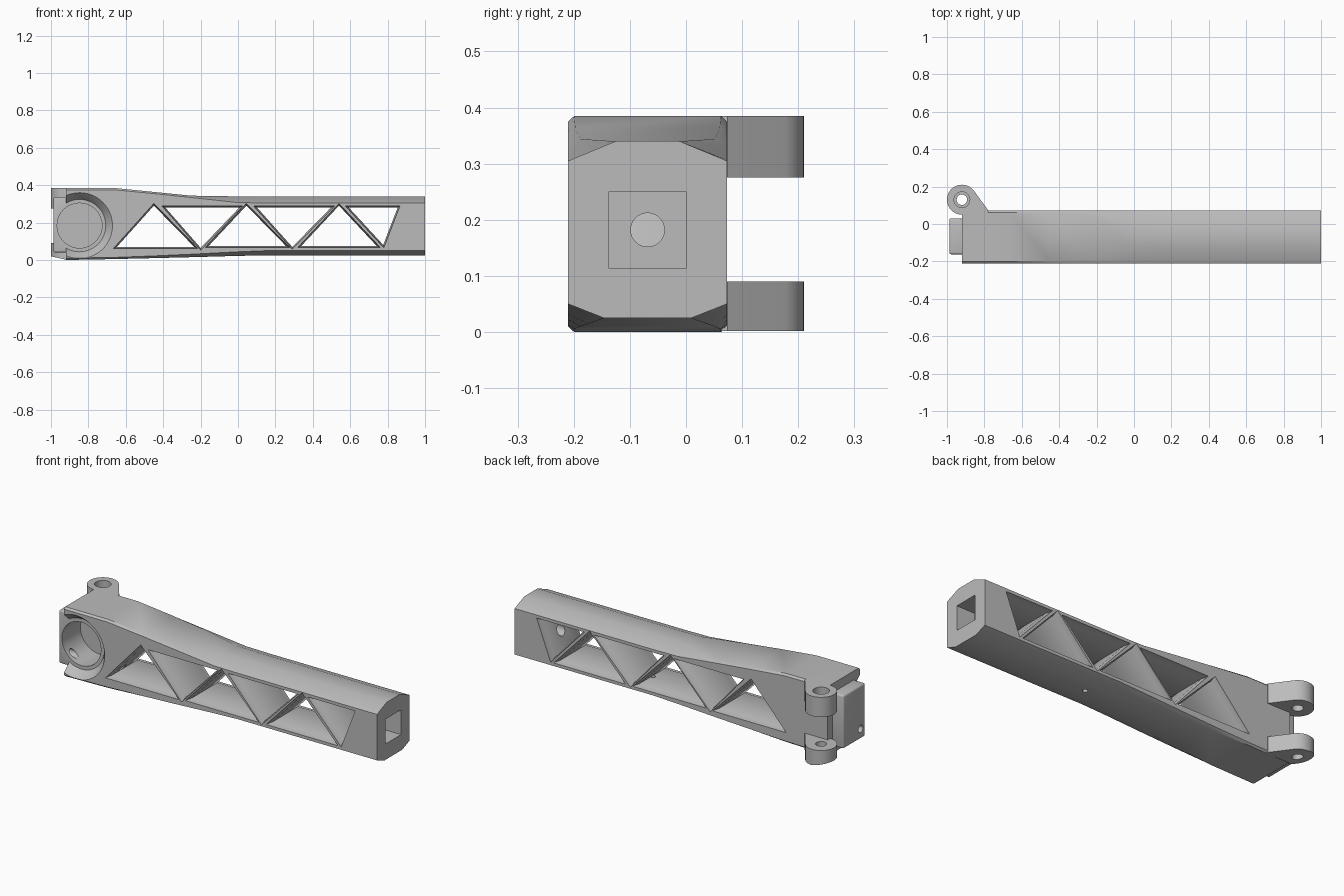
import bpy, bmesh, math
from mathutils import Vector

if "Cube" in bpy.data.objects:
    bpy.data.objects.remove(bpy.data.objects["Cube"])

grey = bpy.data.materials.new("plain_grey")
grey.use_nodes = True
grey.diffuse_color = (0.5, 0.5, 0.5, 1)
grey.node_tree.nodes["Principled BSDF"].inputs["Base Color"].default_value = (0.5, 0.5, 0.5, 1)


def loft(name, rings, bevel=0):
    """Closed solid skinned through rings with equal point counts."""
    bm = bmesh.new()
    loops = [[bm.verts.new(p) for p in ring] for ring in rings]
    n = len(loops[0])
    for a, b in zip(loops, loops[1:]):
        for i in range(n):
            j = (i + 1) % n
            bm.faces.new((a[i], a[j], b[j], b[i]))
    bm.faces.new(loops[0])
    bm.faces.new(loops[-1])
    bmesh.ops.recalc_face_normals(bm, faces=bm.faces)
    if bevel:
        bmesh.ops.bevel(bm, geom=bm.edges[:], offset=bevel, segments=3,
                        profile=0.5, affect='EDGES')
    mesh = bpy.data.meshes.new(name)
    bm.to_mesh(mesh)
    bm.free()
    mesh.materials.append(grey)
    obj = bpy.data.objects.new(name, mesh)
    bpy.context.collection.objects.link(obj)
    return obj


def circle(axis, centre, r, at, n=48):
    """Ring around an axis; centre gives the other two coordinates in order."""
    ring = []
    for i in range(n):
        t = math.tau * i / n
        p = [centre[0] + r * math.cos(t), centre[1] + r * math.sin(t)]
        p.insert("xyz".index(axis), at)
        ring.append(p)
    return ring


def drill(name, axis, centre, steps):
    """Turned shape from (radius, position) steps along an axis."""
    return loft(name, [circle(axis, centre, r, at) for r, at in steps])


def box(name, lo, hi, bevel=0):
    rings = [[(x, lo[1], lo[2]), (x, hi[1], lo[2]), (x, hi[1], hi[2]), (x, lo[1], hi[2])]
             for x in (lo[0], hi[0])]
    return loft(name, rings, bevel)


def combine(target, tool, operation):
    mod = target.modifiers.new(tool.name, 'BOOLEAN')
    mod.operation, mod.object, mod.solver = operation, tool, 'EXACT'
    bpy.context.view_layer.objects.active = target
    bpy.ops.object.modifier_apply(modifier=mod.name)
    bpy.data.objects.remove(tool)


# Main beam: chamfered box section that tapers towards the plain end
FRONT, BACK = -0.21, 0.073
MID = (FRONT + BACK) / 2


def section(x, top, top_half, shoulder, hip, bottom_half, bottom):
    return [(x, FRONT, hip), (x, MID - bottom_half, bottom), (x, MID + bottom_half, bottom),
            (x, BACK, hip), (x, BACK, shoulder), (x, MID + top_half, top),
            (x, MID - top_half, top), (x, FRONT, shoulder)]


beam = loft("truss_arm", [
    section(-0.92, 0.385, 0.131, 0.375, 0.010, 0.131, 0.0),
    section(-0.66, 0.385, 0.131, 0.375, 0.014, 0.131, 0.005),
    section(-0.45, 0.364, 0.129, 0.355, 0.022, 0.120, 0.010),
    section(-0.25, 0.344, 0.120, 0.334, 0.031, 0.105, 0.015),
    section(0.0, 0.340, 0.060, 0.307, 0.044, 0.085, 0.022),
    section(0.15, 0.340, 0.057, 0.305, 0.050, 0.078, 0.025),
    section(1.0, 0.340, 0.057, 0.305, 0.050, 0.078, 0.025),
])

# Housing block at the joint end
combine(beam, box("housing", (-0.987, -0.162, 0.04), (-0.80, 0.03, 0.335), 0.01), 'UNION')

# Hinge knuckles with a tangent web back to the beam
HINGE = (-0.92, 0.13)
outline = [(HINGE[0] + 0.08 * math.cos(math.radians(a)),
            HINGE[1] + 0.08 * math.sin(math.radians(a))) for a in range(36, 271, 6)]
outline += [(-0.78, 0.05), (-0.78, 0.074)]
for name, low, high in (("lower_knuckle", 0.002, 0.09), ("upper_knuckle", 0.275, 0.385)):
    slope = 0.22 if low < 0.1 else 0
    knuckle = loft(name, [[(x, y, low + slope * max(0, HINGE[0] - x)) for x, y in outline],
                          [(x, y, high) for x, y in outline]])
    combine(beam, knuckle, 'UNION')

# Hinge pin hole, wider in the top knuckle
combine(beam, drill("pin_hole", 'z', HINGE,
                    [(0.028, -0.1), (0.028, 0.345), (0.042, 0.345), (0.042, 0.5)]), 'DIFFERENCE')

# Countersunk round pocket on the front
combine(beam, drill("round_pocket", 'y', (-0.847, 0.184),
                    [(0.176, -0.25), (0.176, -0.21), (0.155, -0.185), (0.14, -0.163),
                     (0.12, -0.163), (0.12, 0.0)]), 'DIFFERENCE')

# Truss windows, narrowing a little inside the front and back faces
windows = [
    [(-0.67, 0.06), (-0.21, 0.06), (-0.45, 0.305)],
    [(-0.20, 0.05), (0.03, 0.29), (-0.41, 0.29)],
    [(-0.18, 0.065), (0.28, 0.065), (0.045, 0.305)],
    [(0.29, 0.055), (0.52, 0.29), (0.08, 0.29)],
    [(0.315, 0.065), (0.765, 0.065), (0.54, 0.305)],
    [(0.78, 0.062), (0.868, 0.29), (0.57, 0.29)],
]


def inset(poly, d):
    pts = [Vector(p) for p in poly]
    result = []
    for i, p in enumerate(pts):
        a = (p - pts[i - 1]).normalized()
        b = (pts[(i + 1) % len(pts)] - p).normalized()
        na, nb = Vector((-a.y, a.x)), Vector((-b.y, b.x))
        result.append(p + (na + nb) * (d / (1 + na.dot(nb))))
    return result


for i, poly in enumerate(windows):
    rings = [[(x, y, z) for x, z in inset(poly, d)]
             for y, d in ((FRONT - 0.03, 0.002), (FRONT + 0.012, 0.002), (FRONT + 0.03, 0.010),
                          (BACK - 0.03, 0.010), (BACK - 0.012, 0.002), (BACK + 0.03, 0.002))]
    combine(beam, loft("window_%d" % i, rings), 'DIFFERENCE')

# Square socket and round bore in the plain end
combine(beam, box("socket", (0.89, -0.137, 0.113), (1.1, 0.0, 0.25)), 'DIFFERENCE')
combine(beam, drill("bore", 'x', (MID, 0.182), [(0.03, 0.75), (0.03, 0.95)]), 'DIFFERENCE')

# Cable hole through the joint end, and a screw hole underneath
combine(beam, drill("cable_hole", 'x', (-0.12, 0.095), [(0.02, -1.1), (0.02, -0.56)]), 'DIFFERENCE')
combine(beam, drill("screw_hole", 'z', (0.25, MID), [(0.013, -0.05), (0.013, 0.10)]), 'DIFFERENCE')

# Smooth shading with sharp edges kept
for obj in bpy.context.selected_objects:
    obj.select_set(False)
beam.select_set(True)
bpy.context.view_layer.objects.active = beam
bpy.ops.object.shade_smooth_by_angle(angle=math.radians(30))
